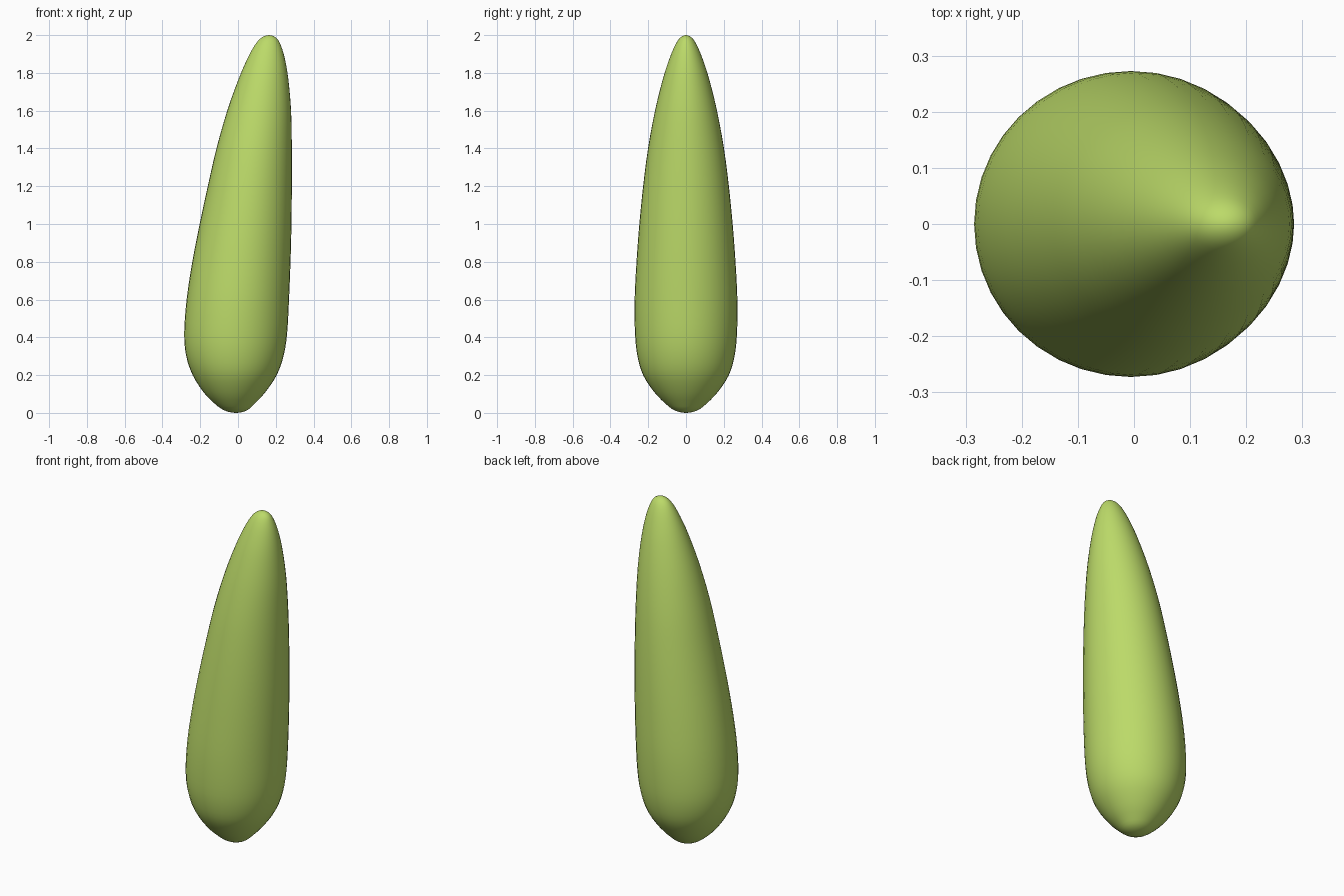
import bpy, bmesh, math

if "Cube" in bpy.data.objects:
    bpy.data.objects.remove(bpy.data.objects["Cube"])

# Cross-sections: z, left x, right x, half depth in y
ROWS = [
    (0.0, -0.01, -0.01, 0.0),
    (0.013, -0.072, 0.047, 0.06),
    (0.05, -0.125, 0.090, 0.11),
    (0.11, -0.183, 0.145, 0.168),
    (0.20, -0.240, 0.205, 0.227),
    (0.30, -0.274, 0.241, 0.257),
    (0.42, -0.285, 0.260, 0.270),
    (0.60, -0.272, 0.270, 0.272),
    (0.80, -0.242, 0.278, 0.262),
    (1.00, -0.203, 0.283, 0.247),
    (1.20, -0.160, 0.285, 0.227),
    (1.40, -0.114, 0.285, 0.201),
    (1.60, -0.057, 0.281, 0.164),
    (1.77, 0.004, 0.266, 0.122),
    (1.88, 0.052, 0.247, 0.086),
    (1.95, 0.091, 0.225, 0.056),
    (1.987, 0.125, 0.201, 0.030),
    (2.0, 0.164, 0.164, 0.0),
]
SIDES, STEPS = 40, 3


def mirrored(row):
    """Row continued past a pole, so the end closes roundly."""
    return (row[0], row[2], row[1], -row[3])


def spline(a, b, c, d, t):
    return tuple(0.5 * (2 * q + (r - p) * t + (2 * p - 5 * q + 4 * r - s) * t * t
                        + (3 * q - p - 3 * r + s) * t ** 3)
                 for p, q, r, s in zip(a, b, c, d))


# Smooth the sections along the height
pts = [mirrored(ROWS[1])] + ROWS + [mirrored(ROWS[-2])]
sections = [spline(*pts[i:i + 4], k / STEPS)
            for i in range(len(ROWS) - 1) for k in range(STEPS)][1:]

# Loft elliptical rings between the two poles
bm = bmesh.new()
rings = []
for z, left, right, depth in sections:
    cx, rx = (left + right) / 2, (right - left) / 2
    rings.append([bm.verts.new((cx + rx * math.cos(a), depth * math.sin(a), z))
                  for a in (2 * math.pi * i / SIDES for i in range(SIDES))])
bottom = bm.verts.new((ROWS[0][1], 0, 0))
top = bm.verts.new((ROWS[-1][1], 0, 2))
for i in range(SIDES):
    j = (i + 1) % SIDES
    for lo, hi in zip(rings, rings[1:]):
        bm.faces.new((lo[i], lo[j], hi[j], hi[i]))
    bm.faces.new((bottom, rings[0][j], rings[0][i]))
    bm.faces.new((rings[-1][i], rings[-1][j], top))
bmesh.ops.recalc_face_normals(bm, faces=bm.faces)

# Smooth green leaf body
mesh = bpy.data.meshes.new("leaf_body")
bm.to_mesh(mesh)
bm.free()
mesh.shade_smooth()
mat = bpy.data.materials.new("leaf_green")
mat.diffuse_color = (0.50, 0.70, 0.14, 1)
mat.use_nodes = True
mat.node_tree.nodes["Principled BSDF"].inputs["Base Color"].default_value = mat.diffuse_color
mesh.materials.append(mat)
bpy.context.collection.objects.link(bpy.data.objects.new("leaf_body", mesh))
